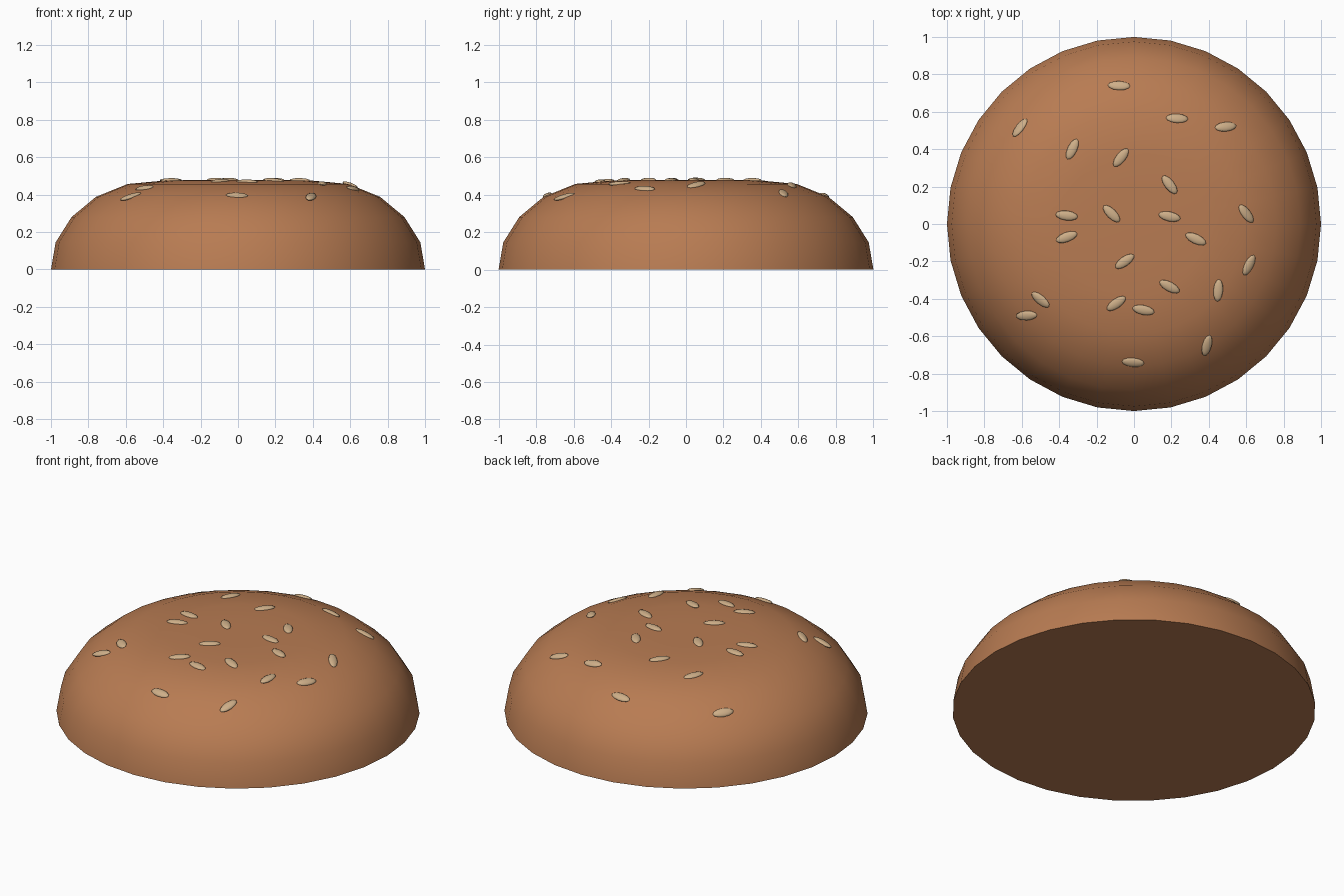
import bpy, bmesh
from math import cos, sin, pi, radians, hypot
from mathutils import Vector, Matrix

if "Cube" in bpy.data.objects:
    bpy.data.objects.remove(bpy.data.objects["Cube"])

SEGS = 32
PROFILE = [(1.0, 0.0), (0.975, 0.145), (0.89, 0.28), (0.76, 0.388),
           (0.59, 0.457), (0.385, 0.476), (0.19, 0.478), (0.0, 0.479)]


def material(name, rgb):
    m = bpy.data.materials.new(name)
    m.diffuse_color = (*rgb, 1)
    m.use_nodes = True
    m.node_tree.nodes["Principled BSDF"].inputs["Base Color"].default_value = m.diffuse_color
    return m


def finish(name, bm, mat, angle):
    bmesh.ops.recalc_face_normals(bm, faces=bm.faces)
    me = bpy.data.meshes.new(name)
    bm.to_mesh(me)
    bm.free()
    me.materials.append(mat)
    ob = bpy.data.objects.new(name, me)
    bpy.context.collection.objects.link(ob)
    bpy.ops.object.select_all(action='DESELECT')
    ob.select_set(True)
    bpy.context.view_layer.objects.active = ob
    bpy.ops.object.shade_smooth_by_angle(angle=radians(angle))
    return ob


def surface(r):
    """Height and slope of the bun at radius r."""
    for (r1, z1), (r0, z0) in zip(PROFILE, PROFILE[1:]):
        if r0 <= r <= r1:
            slope = (z1 - z0) / (r1 - r0)
            return z0 + slope * (r - r0), slope
    return 0.0, 0.0


# Bun dome: lathed profile with a flat underside
bm = bmesh.new()
rings = [[bm.verts.new((r * cos(2 * pi * i / SEGS), r * sin(2 * pi * i / SEGS), z))
          for i in range(SEGS)] for r, z in PROFILE[:-1]]
top = bm.verts.new((0, 0, PROFILE[-1][1]))
for a, b in zip(rings, rings[1:]):
    for i in range(SEGS):
        j = (i + 1) % SEGS
        bm.faces.new((a[i], a[j], b[j], b[i]))
for i in range(SEGS):
    bm.faces.new((rings[-1][i], rings[-1][(i + 1) % SEGS], top))
bm.faces.new(rings[0])
finish("top_bun", bm, material("crust", (0.48, 0.20, 0.085)), 50)

# Sesame seeds: x, y, heading in degrees
SEEDS = [(-0.08, 0.74, -4), (0.23, 0.565, 0), (0.49, 0.52, 10), (-0.61, 0.515, 55),
         (-0.33, 0.40, 65), (-0.07, 0.355, 52), (0.19, 0.21, -52), (-0.36, 0.045, -7),
         (-0.12, 0.055, -45), (0.19, 0.04, -12), (0.60, 0.055, -48), (-0.36, -0.07, 20),
         (0.33, -0.08, -25), (-0.05, -0.20, 35), (0.615, -0.22, 62), (0.19, -0.335, -28),
         (0.45, -0.355, 86), (-0.50, -0.405, -38), (-0.575, -0.49, 8), (-0.095, -0.425, 35),
         (0.05, -0.46, -12), (-0.005, -0.74, -6), (0.39, -0.65, 80)]

bm = bmesh.new()
for x, y, deg in SEEDS:
    r = hypot(x, y)
    z, slope = surface(r)
    n = Vector((-slope * x / r, -slope * y / r, 1)).normalized()
    heading = Vector((cos(radians(deg)), sin(radians(deg)), 0))
    along = (heading - n * heading.dot(n)).normalized()
    side = n.cross(along)
    rot = Matrix((along, side, n)).transposed().to_4x4()
    place = Matrix.Translation((x, y, z)) @ rot @ Matrix.Diagonal((0.06, 0.026, 0.012, 1))
    bmesh.ops.create_uvsphere(bm, u_segments=12, v_segments=8, radius=1, matrix=place)
finish("sesame_seeds", bm, material("sesame", (0.62, 0.43, 0.25)), 80)
